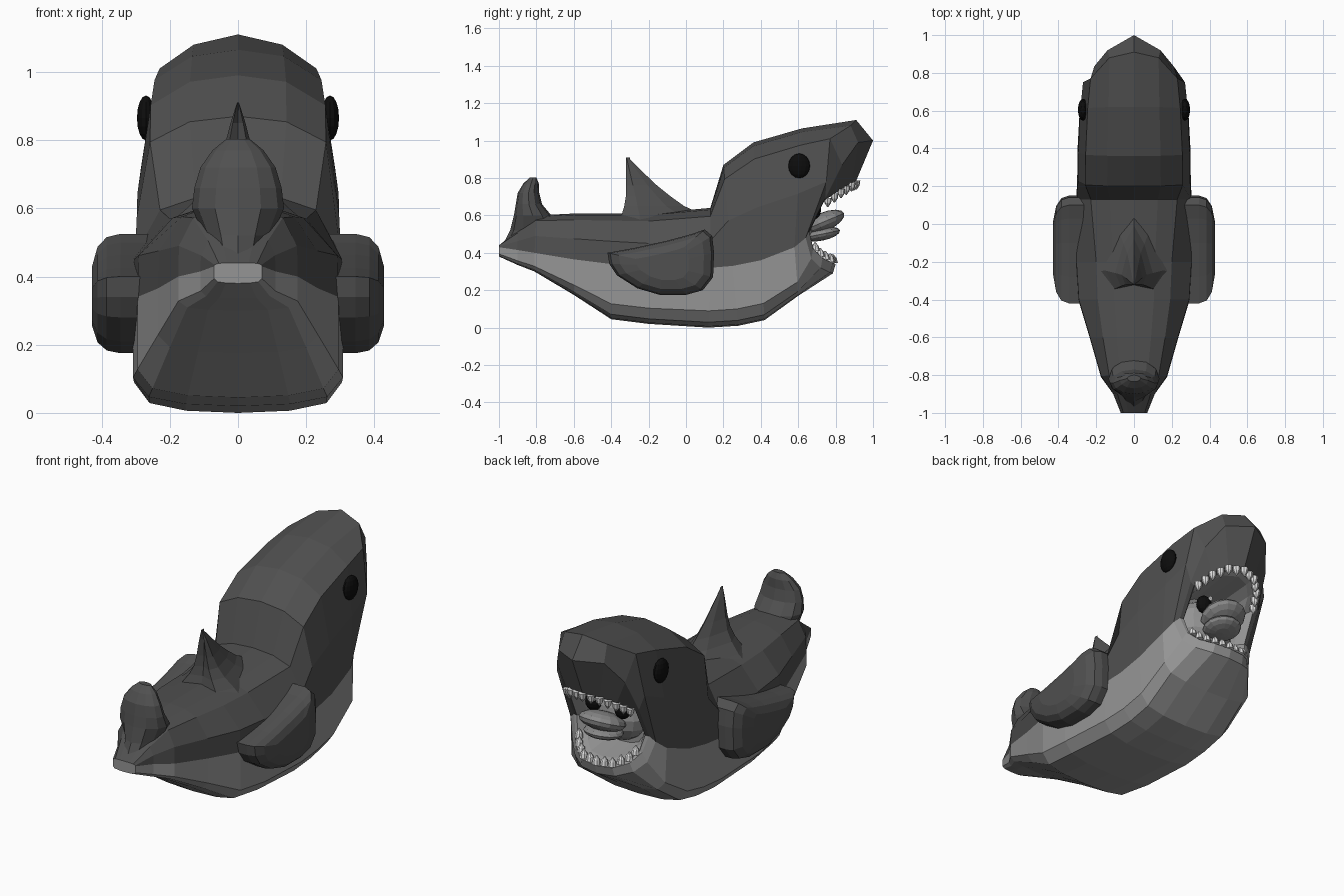
import bpy, bmesh, math
from mathutils import Vector, Matrix

if "Cube" in bpy.data.objects:
    bpy.data.objects.remove(bpy.data.objects["Cube"])

def mat(name, v):
    m = bpy.data.materials.new(name)
    m.diffuse_color = (v, v, v, 1)
    m.use_nodes = True
    m.node_tree.nodes["Principled BSDF"].inputs["Base Color"].default_value = m.diffuse_color
    return m

DARK = mat("dark grey skin", 0.08)
BELLY = mat("light grey belly", 0.30)
BLACK = mat("black", 0.004)
WHITE = mat("white teeth", 0.75)
BEAK = mat("mid grey beak", 0.25)


def finish(name, bm, mats):
    bmesh.ops.recalc_face_normals(bm, faces=bm.faces[:])
    me = bpy.data.meshes.new(name)
    bm.to_mesh(me)
    bm.free()
    for m in mats:
        me.materials.append(m)
    ob = bpy.data.objects.new(name, me)
    bpy.context.collection.objects.link(ob)
    return ob


def loft(name, rings, mats, rule=lambda i, j: 0, cap_mats=(0, 0)):
    """Skin closed rings of equal length; rule(ring, segment) gives the material."""
    bm = bmesh.new()
    vs = [[bm.verts.new(p) for p in r] for r in rings]
    n = len(rings[0])
    for i in range(len(vs) - 1):
        for j in range(n):
            k = (j + 1) % n
            f = bm.faces.new((vs[i][j], vs[i][k], vs[i + 1][k], vs[i + 1][j]))
            f.material_index = rule(i, j)
    bm.faces.new(vs[0]).material_index = cap_mats[0]
    bm.faces.new(vs[-1][::-1]).material_index = cap_mats[1]
    return finish(name, bm, mats)


def ball(name, loc, rad, m, tilt=0, seg=14, rings=8):
    bm = bmesh.new()
    mx = (Matrix.Translation(loc) @ Matrix.Rotation(tilt, 4, 'X')
          @ Matrix.Diagonal((*rad, 1)))
    bmesh.ops.create_uvsphere(bm, u_segments=seg, v_segments=rings, radius=1, matrix=mx)
    return finish(name, bm, [m])


def mirror_ring(half):
    return half + [(-x, y, z) for x, y, z in half[-2:0:-1]]


def section(yb, zb, ym, zm, yt, zt, w, tw):
    """Half section: bottom, colour line and top points, half width, top width ratio."""
    b, m, t = (Vector((0, y, z)) for y, z in ((yb, zb), (ym, zm), (yt, zt)))
    low = [(0, 0), (.5, .02), (.85, .09), (1, .28)]
    high = [(1, 0), (.99, .45), (tw, .86), (.55 * tw, .97), (0, 1)]
    pts = [b.lerp(m, s) + Vector((w * x, 0, 0)) for x, s in low]
    pts += [m.lerp(t, s) + Vector((w * x, 0, 0)) for x, s in high]
    return [tuple(p) for p in pts]


# Body, head and mouth in one skin
stations = [
    (-1, .38, -1, .43, -1, .44, .07, .8),
    (-.9, .335, -.9, .415, -.9, .52, .11, .8),
    (-.81, .30, -.81, .40, -.80, .60, .175, .75),
    (-.6, .175, -.6, .365, -.6, .61, .235, .7),
    (-.4, .045, -.4, .34, -.4, .61, .295, .65),
    (-.2, .02, -.2, .32, -.2, .61, .308, .65),
    (.12, 0, .13, .32, .13, .64, .305, .75),
    (.28, .01, .25, .33, .20, .87, .30, .86),
    (.42, .04, .40, .36, .36, .99, .298, .86),
    (.6, .17, .58, .43, .62, 1.065, .288, .85),
]
halves = [section(*s) for s in stations]
halves.append([(0, .785, .29), (.1, .77, .295), (.18, .72, .32), (.23, .67, .37),
               (.262, .64, .48), (.27, .75, .78), (.23, .77, 1.01),
               (.13, .88, 1.08), (0, .91, 1.11)])
halves.append([(0, .8, .34), (.095, .785, .345), (.165, .73, .37), (.205, .68, .42),
               (.23, .655, .51), (.232, .745, .69), (.21, .835, .87),
               (.14, .92, .99), (0, 1, 1.0)])
lip = [(0, .79, .345), (.09, .775, .35), (.155, .725, .375), (.19, .68, .425),
       (.21, .66, .51), (.205, .74, .68), (.155, .83, .74),
       (.09, .885, .775), (0, .91, .785)]
halves.append(lip)
halves.append([(x * .85, y - .05, .55 + (z - .55) * .88) for x, y, z in lip])
halves.append([(x * .75, .58, .55 + (z - .55) * .75) for x, y, z in lip])


def skin_rule(i, j):
    return 1 if i >= 12 or min(j, 15 - j) < 4 else 0


loft("shark_body", [mirror_ring(h) for h in halves], [DARK, BELLY], skin_rule, (1, 1))

# Raised tail lobe, blending out over the back
tail = [(.43, -.985, -.66, .07), (.52, -.94, -.66, .10), (.6, -.92, -.72, .135),
        (.66, -.91, -.77, .128), (.72, -.90, -.785, .11), (.77, -.87, -.787, .075),
        (.803, -.835, -.80, .035)]
loft("tail_lobe", [[(hx * math.cos(a), (y0 + y1) / 2 + (y1 - y0) / 2 * math.sin(a), z)
                    for a in [math.tau * k / 12 for k in range(12)]]
                   for z, y0, y1, hx in tail], [DARK])

# Dorsal fin
dorsal = [(.54, -.37, .18, .22), (.60, -.345, .10, .15), (.65, -.33, -.01, .10),
          (.70, -.322, -.08, .066), (.76, -.32, -.155, .045), (.85, -.32, -.25, .022),
          (.91, -.32, -.31, .003)]
loft("dorsal_fin", [mirror_ring([(0, y0 + .02, z), (.7 * h, y0, z),
                                 (h, y0 + .22 * (y1 - y0), z),
                                 (.55 * h, y0 + .7 * (y1 - y0), z), (0, y1, z)])
                    for z, y0, y1, h in dorsal], [DARK])

# Side fins, rounded outward
outline = [(-.42, .40), (-.41, .34), (-.37, .28), (-.26, .21), (-.14, .175), (0, .175),
           (.09, .20), (.145, .27), (.15, .40), (.14, .49), (.10, .525), (.03, .50),
           (-.1, .465), (-.28, .425)]
for side, label in ((1, "right"), (-1, "left")):
    layers = [(.22, 1), (.345, 1), (.385, .95), (.412, .8), (.428, .5)]
    loft(label + "_side_fin", [[(side * x, -.12 + (y + .12) * s, .335 + (z - .335) * s)
                                for y, z in outline] for x, s in layers], [DARK])
    # Shark eyes, and the small wearer's eyes inside the mouth
    ball(label + "_shark_eye", (side * .27, .605, .865), (.027, .058, .066), BLACK)
    ball(label + "_inner_eye", (side * .09, .685, .63), (.045, .037, .05), BLACK)
    ball(label + "_eye_glint", (side * .07, .715, .66), (.014, .012, .014), WHITE, 0, 8, 6)

# Face and beak inside the mouth
ball("inner_face", (0, .58, .56), (.17, .11, .15), BELLY)
ball("upper_beak", (0, .735, .565), (.125, .12, .05), BEAK, .4)
ball("lower_beak", (0, .725, .50), (.105, .10, .035), BEAK, .2)


# Teeth spaced evenly along the lip
def teeth(name, pts, count, direction, length):
    path = [Vector((-x, y, z)) for x, y, z in pts[:0:-1]] + [Vector(p) for p in pts]
    lens = [(b - a).length for a, b in zip(path, path[1:])]
    bm = bmesh.new()
    for i in range(count):
        d = sum(lens) * (i + .5) / count
        k = 0
        while d > lens[k]:
            d -= lens[k]
            k += 1
        p = path[k].lerp(path[k + 1], d / lens[k])
        p.x *= .97
        rot = Vector(direction).to_track_quat('Z', 'Y').to_matrix().to_4x4()
        for at, r1, r2, h in ((.012, .022, .018, .026), (.036, .018, .003, .022)):
            mx = Matrix.Translation(p + Vector(direction) * at) @ rot
            bmesh.ops.create_cone(bm, cap_ends=True, segments=8, radius1=r1,
                                  radius2=r2, depth=h, matrix=mx)
    finish(name, bm, [WHITE])


teeth("upper_teeth", lip[:4:-1], 13, (0, 0, -1), .06)
teeth("lower_teeth", lip[:4], 11, (0, -.1, 1), .06)
